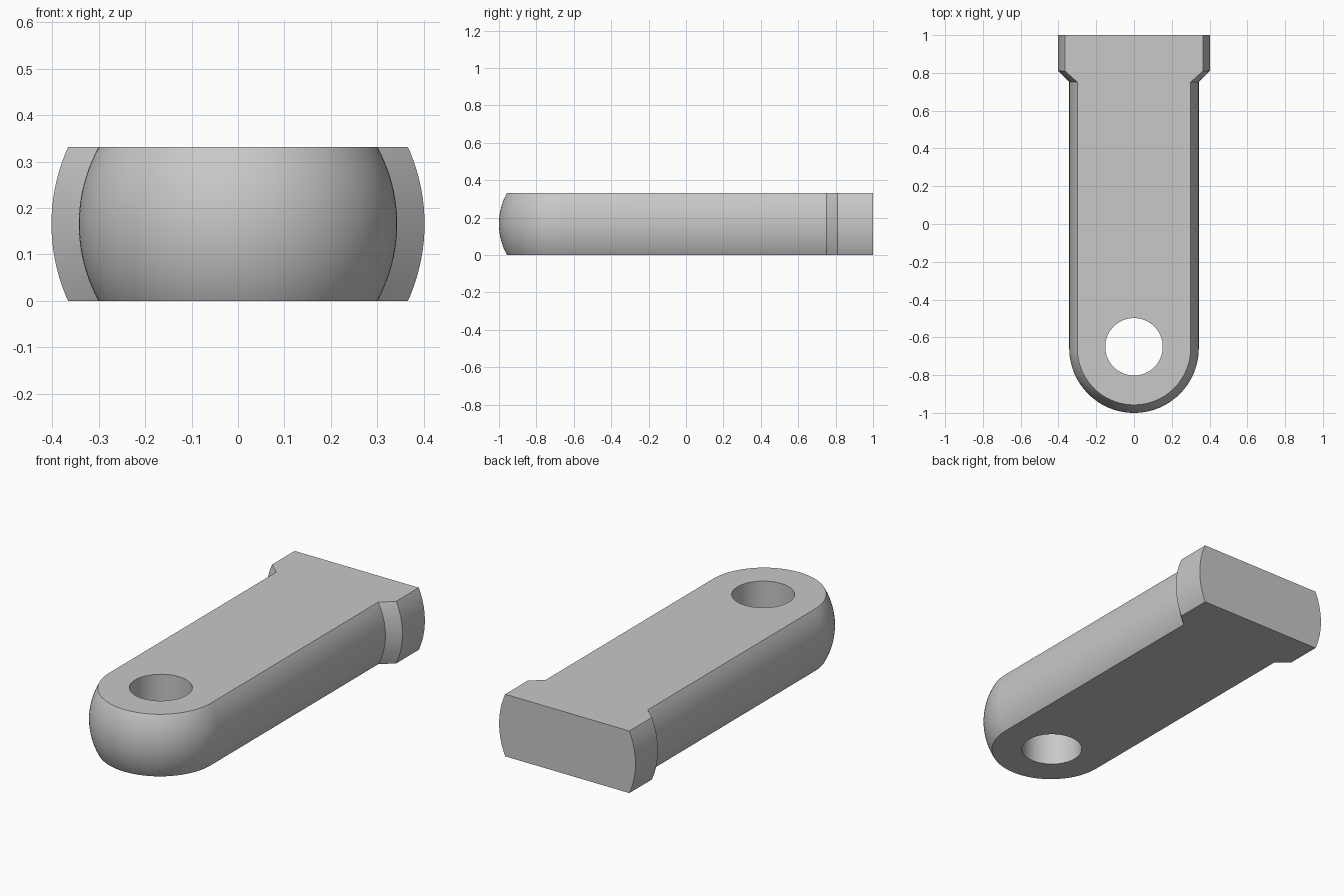
import bpy, bmesh, math
from mathutils import Vector

cube = bpy.data.objects.get("Cube")
if cube:
    bpy.data.objects.remove(cube, do_unlink=True)

THICK = 0.331                 # distance between the two flats
MID = THICK / 2
SHAFT_R, HEAD_R = 0.343, 0.402
NOSE_Y = SHAFT_R - 1          # centre of the spherical nose
HOLE_Y, HOLE_R = -0.65, 0.152

grey = bpy.data.materials.new("plain grey")
grey.use_nodes = True
colour = (0.58, 0.58, 0.58, 1)
grey.diffuse_color = colour
grey.node_tree.nodes["Principled BSDF"].inputs["Base Color"].default_value = colour


def add_object(name, bm):
    mesh = bpy.data.meshes.new(name)
    bm.to_mesh(mesh)
    bm.free()
    mesh.materials.append(grey)
    obj = bpy.data.objects.new(name, mesh)
    bpy.context.collection.objects.link(obj)
    return obj


# Half profile (radius, y): round nose, shaft, flared head, flat back
STEPS = 32
profile = []
for i in range(STEPS + 1):
    a = math.pi / 2 * i / STEPS
    profile.append((SHAFT_R * math.sin(a), NOSE_Y - SHAFT_R * math.cos(a)))
profile += [(SHAFT_R, 0.752), (HEAD_R, 0.811), (HEAD_R, 1), (0, 1)]

# Revolve the profile around the long axis
bm = bmesh.new()
verts = [bm.verts.new((r, y, MID)) for r, y in profile]
edges = [bm.edges.new(pair) for pair in zip(verts, verts[1:])]
bmesh.ops.spin(bm, geom=verts + edges, cent=(0, 0, MID), axis=(0, 1, 0),
               angle=math.tau, steps=128)
bmesh.ops.remove_doubles(bm, verts=bm.verts[:], dist=0.0001)

# Slice off the top and bottom to leave two flats
for z, direction in ((THICK, 1), (0, -1)):
    cut = bmesh.ops.bisect_plane(
        bm, geom=bm.verts[:] + bm.edges[:] + bm.faces[:],
        plane_co=(0, 0, z), plane_no=Vector((0, 0, direction)), clear_outer=True)
    rim = [g for g in cut["geom_cut"] if isinstance(g, bmesh.types.BMEdge)]
    bmesh.ops.edgeloop_fill(bm, edges=rim)
bmesh.ops.recalc_face_normals(bm, faces=bm.faces[:])
pin = add_object("flat_sided_pin", bm)

# Cross hole through the nose end
bm = bmesh.new()
bmesh.ops.create_cone(bm, cap_ends=True, segments=96, radius1=HOLE_R,
                      radius2=HOLE_R, depth=1)
bmesh.ops.translate(bm, verts=bm.verts[:], vec=(0, HOLE_Y, MID))
cutter = add_object("hole_cutter", bm)
cutter.hide_render = True

drill = pin.modifiers.new("cross hole", "BOOLEAN")
drill.operation = "DIFFERENCE"
drill.solver = "EXACT"
drill.object = cutter

for other in bpy.context.selected_objects:
    other.select_set(False)
bpy.context.view_layer.objects.active = pin
pin.select_set(True)
bpy.ops.object.modifier_apply(modifier=drill.name)
bpy.data.objects.remove(cutter, do_unlink=True)
bpy.ops.object.shade_smooth_by_angle(angle=math.radians(30))
